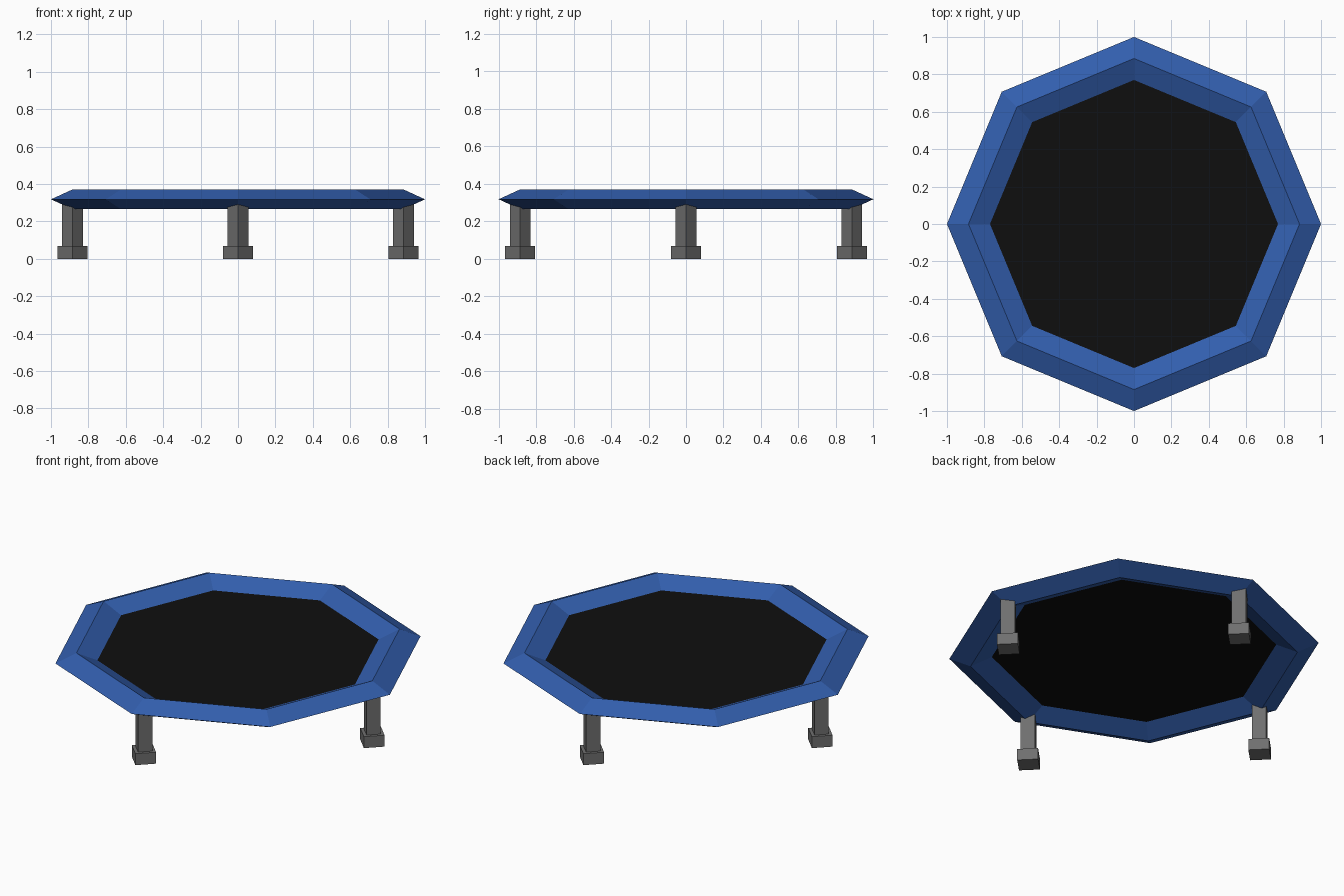
import bpy
from math import cos, sin, pi

cube = bpy.data.objects.get("Cube")
if cube:
    bpy.data.objects.remove(cube, do_unlink=True)

RING_RADIUS = 0.885
RING_HEIGHT = 0.318


def make_material(name, rgb):
    mat = bpy.data.materials.new(name)
    mat.use_nodes = True
    colour = (*rgb, 1.0)
    mat.diffuse_color = colour
    mat.node_tree.nodes["Principled BSDF"].inputs["Base Color"].default_value = colour
    return mat


blue = make_material("blue_padding", (0.032, 0.112, 0.42))
black = make_material("black_fabric", (0.0045, 0.0045, 0.0045))
grey = make_material("grey_metal", (0.16, 0.16, 0.16))


def finish(name, mat):
    obj = bpy.context.object
    obj.name = obj.data.name = name
    obj.data.materials.append(mat)
    return obj


def diamond_post(name, radius, bottom, top, x, y):
    # Four-sided post with its corners on the x and y axes
    bpy.ops.mesh.primitive_cylinder_add(
        vertices=4, radius=radius, depth=top - bottom,
        location=(x, y, (bottom + top) / 2))
    return finish(name, grey)


# Padded octagonal rim with a diamond cross-section
bpy.ops.mesh.primitive_torus_add(
    major_segments=8, minor_segments=4, major_radius=RING_RADIUS,
    minor_radius=0.115, location=(0, 0, RING_HEIGHT))
rim = finish("padded_rim", blue)
rim.scale.z = 0.457

# Jumping mat stretched across the inner edge of the rim
bpy.ops.mesh.primitive_circle_add(
    vertices=8, radius=RING_RADIUS - 0.115, fill_type='NGON',
    location=(0, 0, RING_HEIGHT))
finish("jumping_mat", black)

# Four legs with wider feet under alternate corners
for i, side in enumerate(("left", "back", "right", "front")):
    x = RING_RADIUS * cos(i * pi / 2)
    y = RING_RADIUS * sin(i * pi / 2)
    diamond_post(side + "_leg", 0.055, 0.065, 0.31, x, y)
    diamond_post(side + "_foot", 0.08, 0.0, 0.068, x, y)
